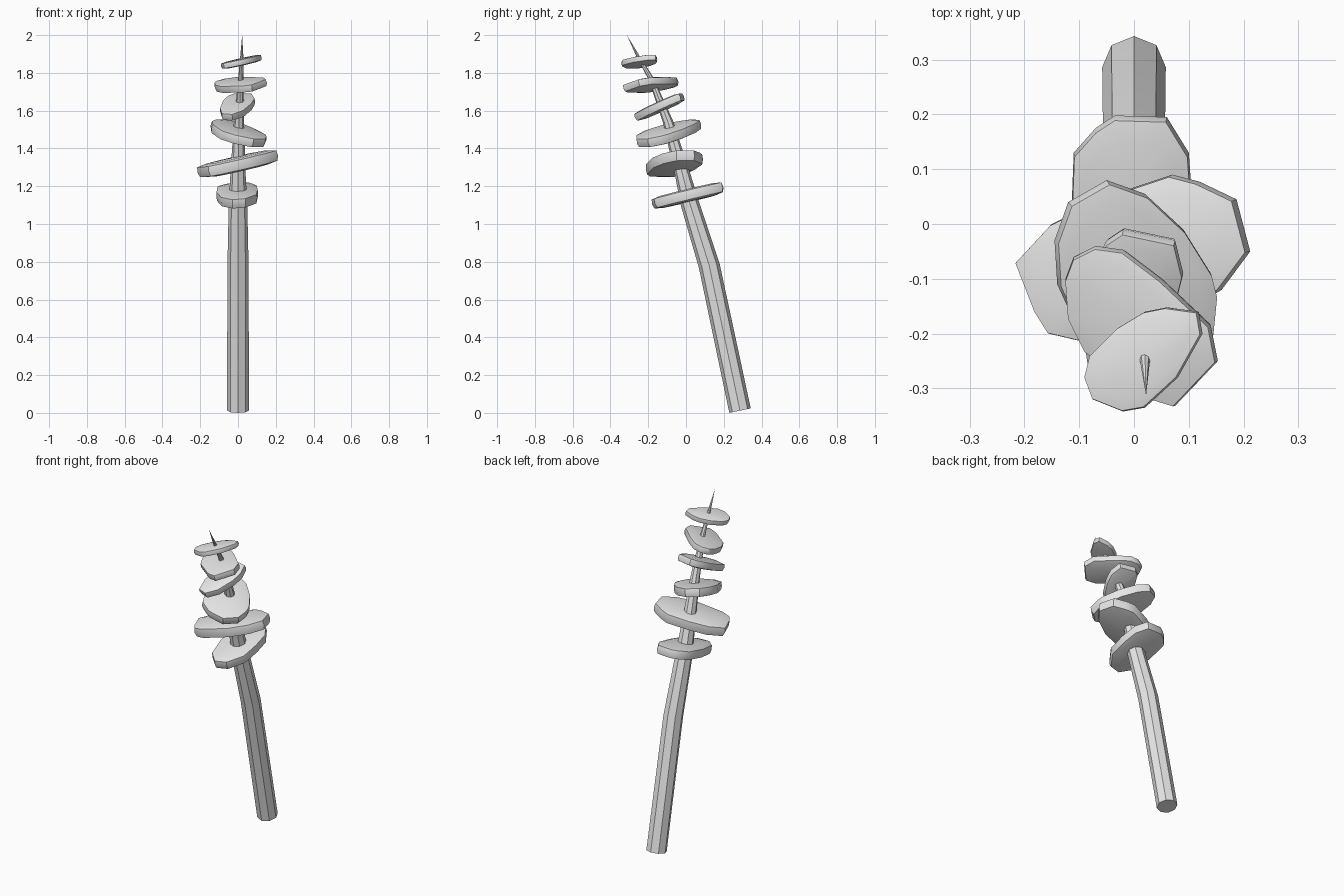
import bpy, bmesh, math
from mathutils import Vector

if "Cube" in bpy.data.objects:
    bpy.data.objects.remove(bpy.data.objects["Cube"])

grey = bpy.data.materials.new("plain_grey")
grey.diffuse_color = (0.8, 0.8, 0.8, 1)
grey.use_nodes = True
grey.node_tree.nodes["Principled BSDF"].inputs["Base Color"].default_value = grey.diffuse_color


def skin(name, rings, start, end, angle):
    """Bridge equal rings of points; close each end with a fan to a centre point."""
    bm = bmesh.new()
    loops = [[bm.verts.new(p) for p in ring] for ring in rings]
    n = len(loops[0])
    for a, b in zip(loops, loops[1:]):
        for i in range(n):
            j = (i + 1) % n
            bm.faces.new((a[i], a[j], b[j], b[i]))
    for loop, centre in ((loops[0], start), (loops[-1], end)):
        c = bm.verts.new(centre)
        for i in range(n):
            bm.faces.new((loop[i], loop[(i + 1) % n], c))
    bmesh.ops.recalc_face_normals(bm, faces=bm.faces)
    mesh = bpy.data.meshes.new(name)
    bm.to_mesh(mesh)
    bm.free()
    mesh.materials.append(grey)
    obj = bpy.data.objects.new(name, mesh)
    bpy.context.collection.objects.link(obj)
    bpy.context.view_layer.objects.active = obj
    obj.select_set(True)
    bpy.ops.object.shade_smooth_by_angle(angle=math.radians(angle))
    obj.select_set(False)


# Bent, tapering eight-sided trunk: x, y, z, radius
path = [(0, 0.286, 0.012, 0.058), (0, 0.123, 0.78, 0.056), (0, 0.02, 1.11, 0.049),
        (0, -0.02, 1.27, 0.04), (0.005, -0.095, 1.54, 0.027),
        (0.015, -0.185, 1.77, 0.014), (0.02, -0.25, 1.88, 0.009)]
tip = Vector((0.022, -0.313, 2.0))
centres = [Vector(p[:3]) for p in path] + [tip]
rings = []
for k, p in enumerate(path):
    t = (centres[k + 1] - centres[max(k - 1, 0)]).normalized()
    side = Vector((0, 1, 0)).cross(t).normalized()
    front = t.cross(side)
    rings.append([centres[k] + p[3] * (math.cos(i * math.pi / 4) * side
                                       + math.sin(i * math.pi / 4) * front)
                  for i in range(8)])
skin("trunk", rings, centres[0], tip, 30)


def foliage(name, height, slope_x, slope_y, thick, outline):
    """Tilted irregular slab with a rounded rim and gently domed faces."""
    xs, ys = zip(*outline)
    centre = Vector(((min(xs) + max(xs)) / 2, (min(ys) + max(ys)) / 2, height))
    normal = Vector((-slope_x, -slope_y, 1)).normalized()
    flat = []
    for x, y in outline:
        dx, dy = x - centre.x, y - centre.y
        flat.append(Vector((dx, dy, slope_x * dx + slope_y * dy)))
    rows = [(0.72, -0.48), (0.96, -0.36), (1.0, 0.0), (0.98, 0.36), (0.78, 0.47)]
    rings = [[centre + v * s + normal * thick * h for v in flat] for s, h in rows]
    skin(name, rings, centre - normal * thick * 0.5, centre + normal * thick * 0.5, 40)


# Stacked foliage slabs, lowest to highest
foliage("foliage_1", 1.15, 0.03, 0.24, 0.068,
        [(-.11, .13), (-.07, .175), (-.035, .198), (.06, .195), (.1, .13), (.107, .03),
         (.1, -.08), (.04, -.165), (-.03, -.18), (-.09, -.12), (-.115, 0)])
foliage("foliage_2", 1.318, 0.21, 0.06, 0.075,
        [(-.215, -.07), (-.15, 0), (-.05, .05), (.07, .09), (.12, .077), (.187, .045),
         (.212, -.05), (.16, -.12), (.06, -.18), (-.1, -.213), (-.155, -.2), (-.18, -.16)])
foliage("foliage_3", 1.48, -0.2, 0.22, 0.065,
        [(-.145, -.03), (-.12, .04), (-.05, .08), (.02, .055), (.09, -.01), (.14, -.09),
         (.15, -.13), (.143, -.2), (.08, -.26), (-.02, -.26), (-.09, -.22), (-.14, -.11)])
foliage("foliage_4", 1.62, 0.08, 0.43, 0.052,
        [(-.05, -.03), (-.02, -.01), (.075, -.03), (.09, -.09), (.075, -.15), (.03, -.23),
         (-.03, -.27), (-.085, -.25), (-.095, -.18), (-.08, -.09)])
foliage("foliage_5", 1.737, 0.17, 0.2, 0.05,
        [(-.125, -.1), (-.11, -.06), (-.07, -.04), (-.02, -.047), (.05, -.1), (.14, -.185),
         (.153, -.25), (.075, -.332), (.02, -.315), (-.09, -.23), (-.12, -.17)])
foliage("foliage_6", 1.858, 0.21, 0.03, 0.038,
        [(-.09, -.28), (-.08, -.24), (-.03, -.19), (.02, -.16), (.06, -.152), (.118, -.16),
         (.125, -.2), (.08, -.28), (.02, -.335), (-.02, -.342), (-.075, -.32)])
